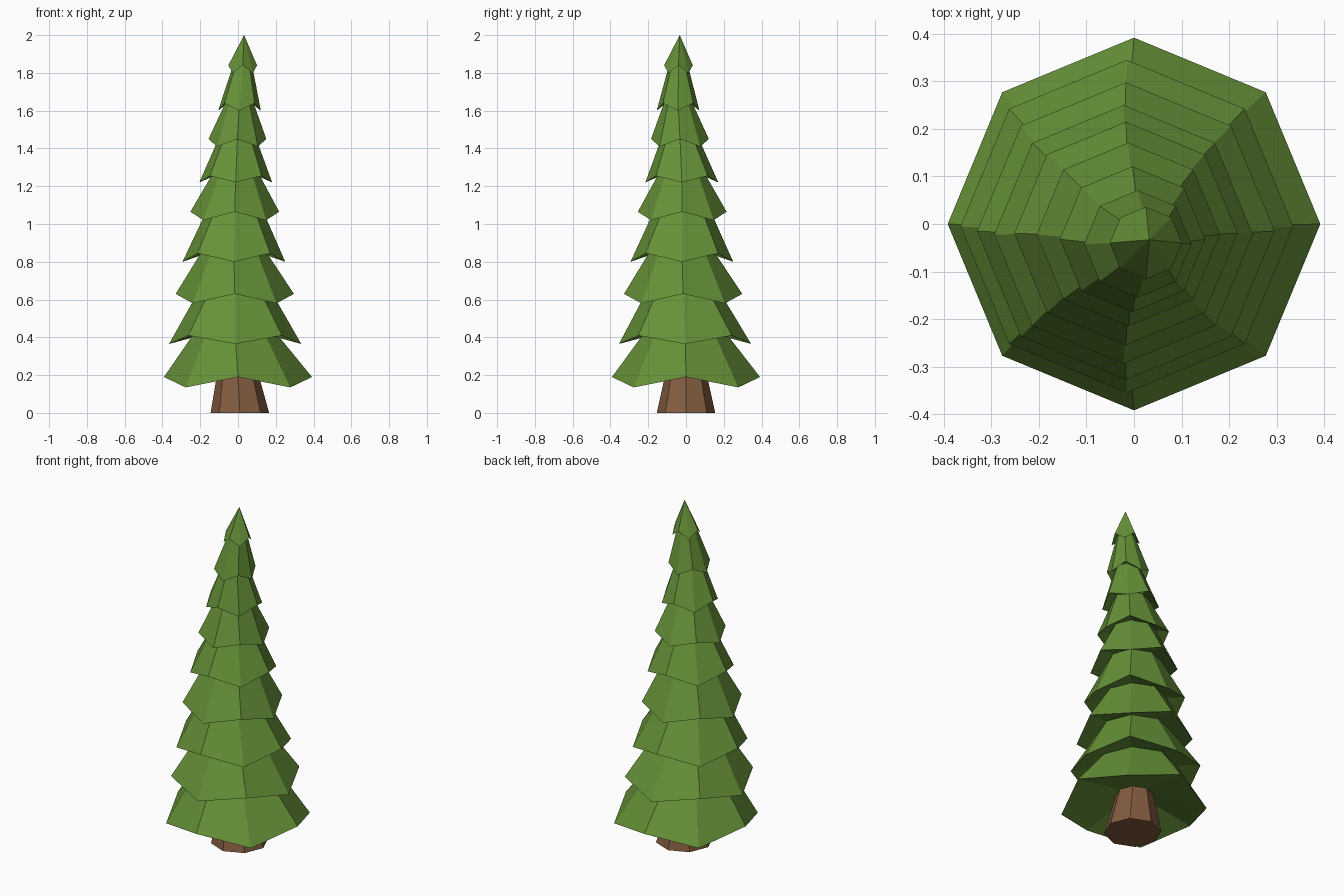
import bpy, bmesh
from math import cos, sin, tau

if "Cube" in bpy.data.objects:
    bpy.data.objects.remove(bpy.data.objects["Cube"])

SIDES = 8


def material(name, color):
    m = bpy.data.materials.new(name)
    m.diffuse_color = (*color, 1)
    m.use_nodes = True
    m.node_tree.nodes["Principled BSDF"].inputs["Base Color"].default_value = m.diffuse_color
    return m


def ring(bm, cx, cy, r, z, zig=0.0):
    # octagon with points on the axes; zig raises axis points and lowers diagonals
    return [bm.verts.new((cx + r * cos(tau * i / SIDES), cy + r * sin(tau * i / SIDES),
                          z + (zig if i % 2 == 0 else -zig))) for i in range(SIDES)]


def bridge(bm, a, b):
    for i in range(SIDES):
        j = (i + 1) % SIDES
        bm.faces.new((a[i], a[j], b[j], b[i]))


def finish(bm, name, mat):
    bmesh.ops.recalc_face_normals(bm, faces=bm.faces)
    mesh = bpy.data.meshes.new(name)
    bm.to_mesh(mesh)
    bm.free()
    mesh.materials.append(mat)
    bpy.context.collection.objects.link(bpy.data.objects.new(name, mesh))


# Trunk: tapered octagon
bm = bmesh.new()
low = ring(bm, 0.01, 0, 0.155, 0)
high = ring(bm, -0.005, 0, 0.095, 0.27)
bridge(bm, low, high)
bm.faces.new(low)
bm.faces.new(high)
finish(bm, "trunk", material("bark", (0.23, 0.107, 0.051)))

# Foliage: centre x, centre y, rim radius, axis-point height, diagonal-point height
tiers = [
    (0.0, 0.0, 0.392, 0.19, 0.135),
    (-0.015, -0.005, 0.35, 0.365, 0.41),
    (-0.017, -0.015, 0.313, 0.63, 0.58),
    (-0.022, -0.022, 0.272, 0.80, 0.845),
    (-0.017, -0.02, 0.235, 1.065, 1.02),
    (-0.012, -0.022, 0.193, 1.22, 1.255),
    (-0.003, -0.032, 0.153, 1.45, 1.41),
    (0.008, -0.042, 0.113, 1.60, 1.64),
    (0.025, -0.04, 0.076, 1.84, 1.80),
]
bm = bmesh.new()
prev = None
for k, (cx, cy, r, za, zd) in enumerate(tiers):
    mid, zig = (za + zd) / 2, (za - zd) / 2
    if k == 0:
        inner = ring(bm, 0, 0, 0.10, 0.235)
        bm.faces.new(inner)
    else:
        inner = ring(bm, cx, cy, r * 0.63, mid + 0.03)
        bridge(bm, prev, inner)      # sloping outer faces of the tier below
    rim = ring(bm, cx, cy, r, mid, zig)
    bridge(bm, inner, rim)           # underside
    prev = rim
tip = bm.verts.new((0.032, -0.033, 2.0))
for i in range(SIDES):
    bm.faces.new((prev[i], prev[(i + 1) % SIDES], tip))
finish(bm, "foliage", material("needles", (0.133, 0.285, 0.04)))
